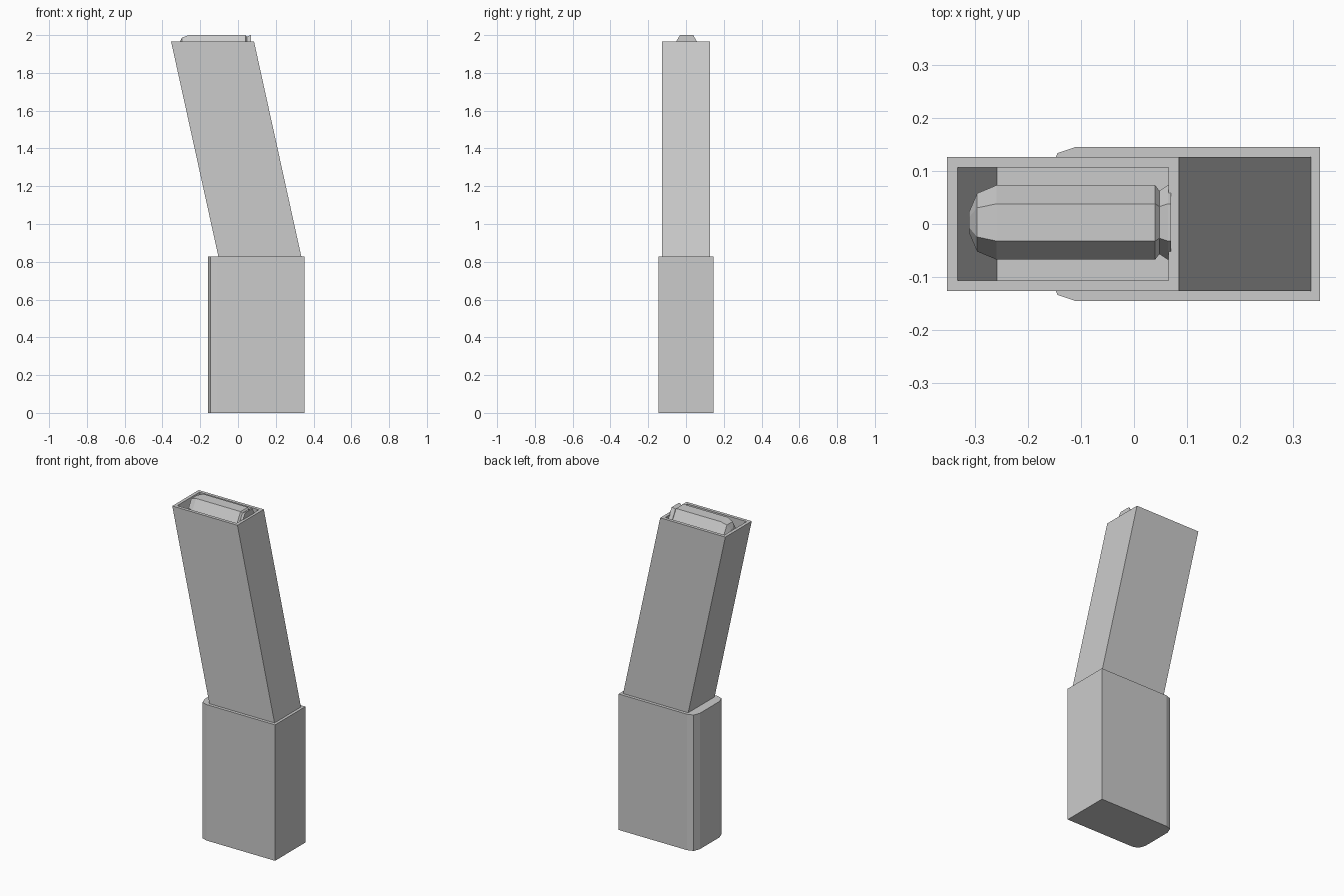
import bpy
import bmesh
from math import cos, sin, radians

cube = bpy.data.objects.get("Cube")
if cube:
    bpy.data.objects.remove(cube, do_unlink=True)

# Single flat material
grey = bpy.data.materials.new("light_grey")
grey.use_nodes = True
colour = (0.6, 0.6, 0.6, 1)
grey.diffuse_color = colour
grey.node_tree.nodes["Principled BSDF"].inputs["Base Color"].default_value = colour


def loft(name, rings):
    """Skin a closed surface through rings of equal length, capping both ends."""
    bm = bmesh.new()
    loops = [[bm.verts.new(p) for p in ring] for ring in rings]
    for a, b in zip(loops, loops[1:]):
        for i in range(len(a)):
            j = (i + 1) % len(a)
            bm.faces.new((a[i], a[j], b[j], b[i]))
    bm.faces.new(loops[0])
    bm.faces.new(loops[-1])
    bmesh.ops.recalc_face_normals(bm, faces=bm.faces)
    mesh = bpy.data.meshes.new(name)
    bm.to_mesh(mesh)
    bm.free()
    mesh.materials.append(grey)
    obj = bpy.data.objects.new(name, mesh)
    bpy.context.collection.objects.link(obj)
    return obj


# Lower sleeve: extruded outline with softened corners at the -x end
half = [(0.352, 0.146), (-0.11, 0.146), (-0.145, 0.134), (-0.16, 0.095)]
outline = half + [(x, -y) for x, y in reversed(half)]
SLEEVE_TOP = 0.828
loft("lower_sleeve", [[(x, y, z) for x, y in outline] for z in (0, SLEEVE_TOP)])

# Leaning upper body with an open, hollow top
TOP = 1.965
LEAN = -0.22


def body_ring(z, wall):
    shift = LEAN * (z - TOP)
    x0, x1 = -0.354 + wall + shift, 0.085 - wall + shift
    y = 0.127 - wall
    return [(x0, -y, z), (x1, -y, z), (x1, y, z), (x0, y, z)]


loft("upper_body", [body_ring(SLEEVE_TOP - 0.01, 0), body_ring(TOP, 0),
                    body_ring(TOP, 0.02), body_ring(1.625, 0.02)])

# Six-sided round lying in the open top: nose, casing, groove and rim
RADIUS = 0.0705
axis_z = 2 - RADIUS * sin(radians(60))
profile = [(-0.312, 0.02), (-0.297, 0.055), (-0.26, RADIUS), (0.04, RADIUS),
           (0.048, 0.06), (0.064, RADIUS), (0.07, RADIUS)]
loft("top_round", [[(x, 0.003 + r * cos(radians(a)), axis_z + r * sin(radians(a)))
                    for a in range(0, 360, 60)] for x, r in profile])
